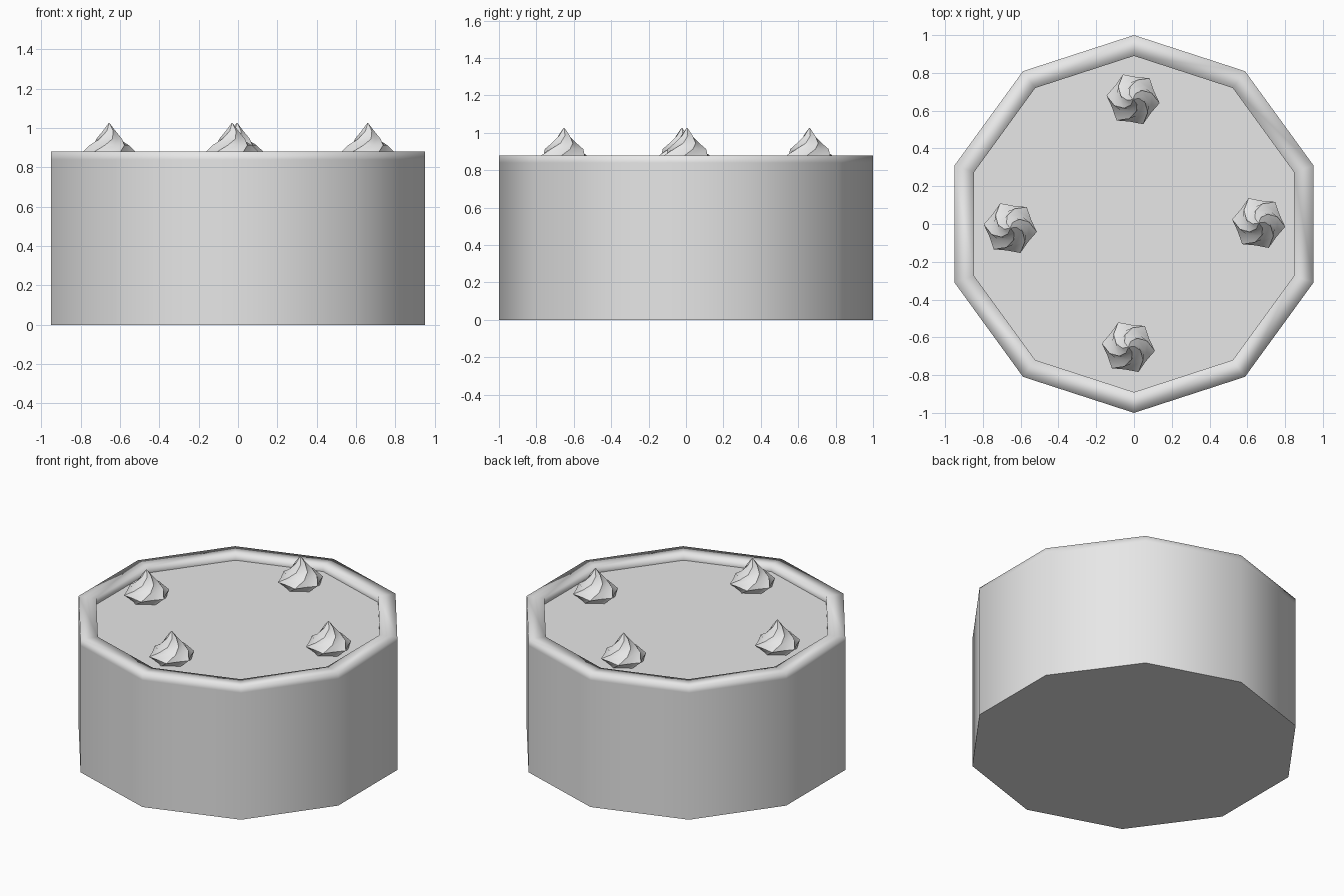
import bpy, bmesh
from math import sin, cos, pi, radians

cube = bpy.data.objects.get("Cube")
if cube:
    bpy.data.objects.remove(cube, do_unlink=True)

grey = bpy.data.materials.new("plain grey")
grey.use_nodes = True
grey.diffuse_color = (0.8, 0.8, 0.8, 1)
grey.node_tree.nodes["Principled BSDF"].inputs["Base Color"].default_value = (0.8, 0.8, 0.8, 1)


def loft(name, rings, location=(0, 0, 0)):
    """Skin a stack of equal rings, cap both ends; returns object."""
    bm = bmesh.new()
    loops = [[bm.verts.new(p) for p in ring] for ring in rings]
    n = len(loops[0])
    for low, high in zip(loops, loops[1:]):
        for i in range(n):
            j = (i + 1) % n
            bm.faces.new((low[i], low[j], high[j], high[i]))
    caps = [bm.faces.new(loops[0][::-1]), bm.faces.new(loops[-1])]
    for face in bm.faces:
        face.smooth = True
    for cap in caps:
        cap.smooth = False
        for edge in cap.edges:
            edge.smooth = False
    mesh = bpy.data.meshes.new(name)
    bm.to_mesh(mesh)
    bm.free()
    mesh.materials.append(grey)
    obj = bpy.data.objects.new(name, mesh)
    obj.location = location
    bpy.context.collection.objects.link(obj)
    return obj


def star_ring(radius, z, points, turn=0, dip=1):
    """Ring whose every second point is pulled in by the dip factor."""
    ring = []
    for i in range(points):
        a = pi / 2 + turn + 2 * pi * i / points
        r = radius * (dip if i % 2 else 1)
        ring.append((r * cos(a), r * sin(a), z))
    return ring


# Ten-sided cake with a raised rim around a sunken top
FLOOR = 0.838
cake_profile = [(1, 0), (1, 0.84), (1, 0.88), (0.89, 0.88), (0.89, FLOOR)]
loft("cake_body", [star_ring(r, z, 10) for r, z in cake_profile])

# Twisted cream swirls: radius, height, twist in degrees
swirl_profile = [(0.115, FLOOR - 0.003, 0), (0.142, 0.873, 22), (0.105, 0.913, 48),
                 (0.068, 0.945, 74), (0.033, 0.985, 98), (0.003, 1.025, 115)]
swirl_rings = [star_ring(r, z, 12, radians(t), 0.84) for r, z, t in swirl_profile]
spots = {"back": (-0.005, 0.66), "left": (0.66, 0.005),
         "front": (-0.03, -0.652), "right": (-0.655, -0.022)}
for side, (x, y) in spots.items():
    swirl = loft("cream_swirl_" + side, swirl_rings, (x, y, 0))
    bpy.ops.object.select_all(action="DESELECT")
    swirl.select_set(True)
    bpy.context.view_layer.objects.active = swirl
    bpy.ops.object.shade_smooth_by_angle(angle=radians(35))
